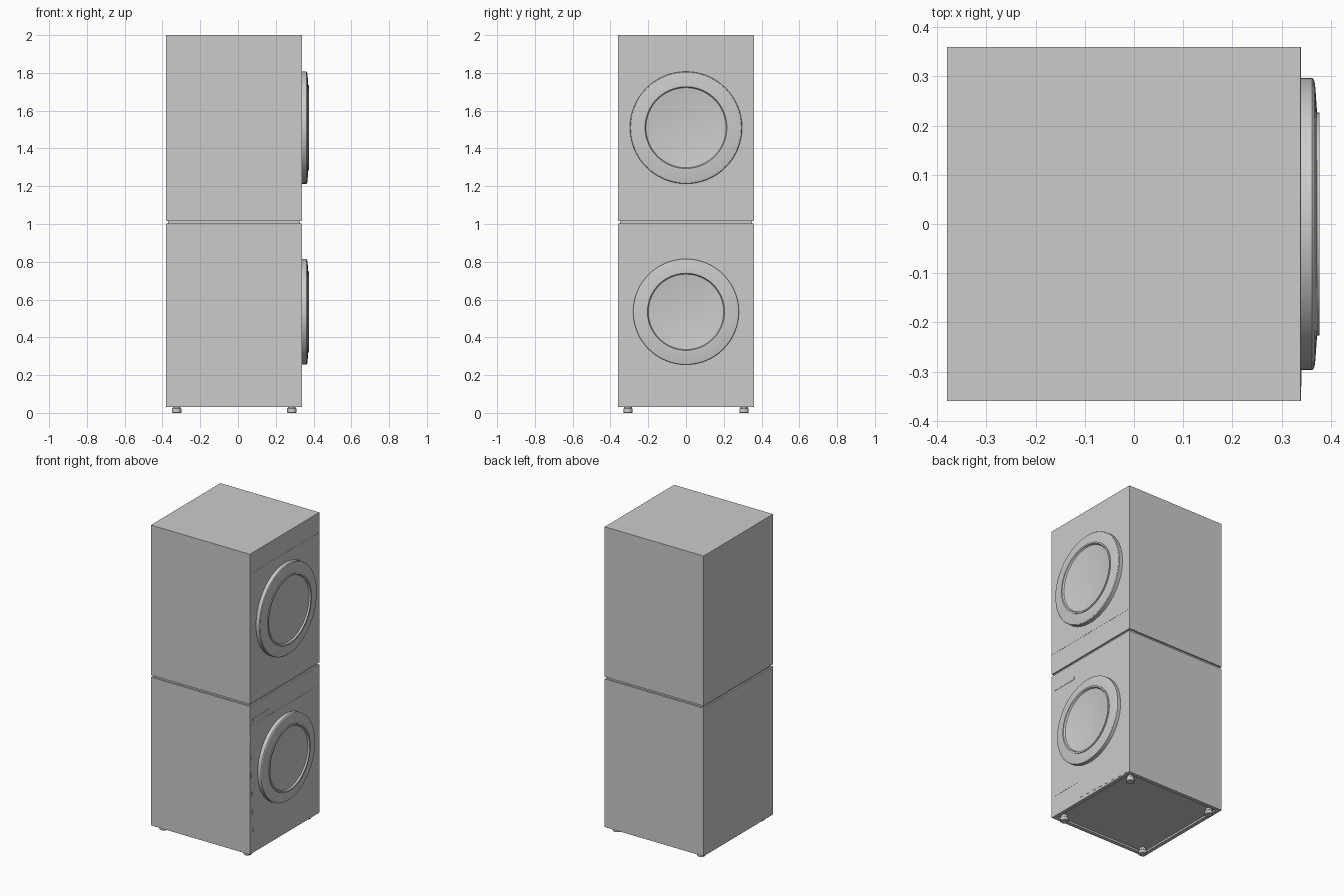
import bpy, bmesh
from math import cos, sin, pi, radians

if "Cube" in bpy.data.objects:
    bpy.data.objects.remove(bpy.data.objects["Cube"], do_unlink=True)

# One plain painted-metal colour
grey = bpy.data.materials.new("light_grey")
grey.use_nodes = True
colour = (0.6, 0.6, 0.6, 1)
grey.diffuse_color = colour
grey.node_tree.nodes["Principled BSDF"].inputs["Base Color"].default_value = colour

FACE = 0.338                      # x of the door side
BACK, SIDE = -0.38, 0.36


def finish(bm, name, smooth=False):
    bmesh.ops.recalc_face_normals(bm, faces=bm.faces)
    mesh = bpy.data.meshes.new(name)
    bm.to_mesh(mesh)
    bm.free()
    mesh.materials.append(grey)
    obj = bpy.data.objects.new(name, mesh)
    bpy.context.collection.objects.link(obj)
    if smooth:
        bpy.ops.object.select_all(action='DESELECT')
        obj.select_set(True)
        bpy.context.view_layer.objects.active = obj
        bpy.ops.object.shade_smooth_by_angle(angle=radians(30))
    return obj


def box(name, x, y, z, recess=False):
    bm = bmesh.new()
    bmesh.ops.create_cube(bm, size=1)
    for v in bm.verts:
        v.co = [lo + (c + 0.5) * (hi - lo) for c, (lo, hi) in zip(v.co, (x, y, z))]
    if recess:                    # shallow pan sunk into the underside
        bm.normal_update()
        under = [f for f in bm.faces if f.normal.z < -0.5]
        bmesh.ops.inset_region(bm, faces=under, thickness=0.035)
        bmesh.ops.inset_region(bm, faces=under, thickness=0.004, depth=-0.01)
    return finish(bm, name)


def plate(name, outline, x, thickness):
    """Flat panel on the door side from a (y, z) outline."""
    bm = bmesh.new()
    f = bm.faces.new([bm.verts.new((x, y, z)) for y, z in outline])
    ext = bmesh.ops.extrude_face_region(bm, geom=[f])["geom"]
    moved = [v for v in ext if isinstance(v, bmesh.types.BMVert)]
    bmesh.ops.translate(bm, verts=moved, vec=(thickness, 0, 0))
    return finish(bm, name)


def lathe(name, profile, place, sides):
    """Revolve (radius, height) points; place maps (a, b, height) to a position."""
    bm = bmesh.new()
    rings = []
    for r, h in profile:
        if r == 0:
            rings.append([bm.verts.new(place(0, 0, h))] * sides)
        else:
            rings.append([bm.verts.new(place(r * cos(2 * pi * i / sides),
                                             r * sin(2 * pi * i / sides), h))
                          for i in range(sides)])
    for low, high in zip(rings, rings[1:]):
        for i in range(sides):
            j = (i + 1) % sides
            corners = dict.fromkeys((low[i], low[j], high[j], high[i]))
            bm.faces.new(list(corners))
    return finish(bm, name, True)


def door(name, z, r):
    # Ring frame, raised bezel and shallow dished window
    rim, glass = r * 0.95, r * 0.73
    ring = [(r, 0), (r, 0.024), (r - 0.004, 0.028), (rim, 0.03), (glass + 0.01, 0.034)]
    bezel = [(glass + 0.01, 0.039), (glass, 0.039), (glass - 0.005, 0.029)]
    dish = [((glass - 0.005) * k, 0.014 + 0.015 * k * k) for k in (0.8, 0.6, 0.4, 0.2, 0)]
    lathe(name, ring + bezel + dish, lambda a, b, h: (FACE + h, a, z + b), 64)


# Cabinets and the narrow joint between them
box("lower_cabinet", (BACK, FACE), (-SIDE, SIDE), (0.03, 1.002), recess=True)
box("upper_cabinet", (BACK, FACE), (-SIDE, SIDE), (1.016, 2.0))
box("stacking_joint", (BACK + 0.01, FACE - 0.01), (-SIDE + 0.01, SIDE - 0.01), (1.0, 1.018))

# Front panels: the lower one is cut away around the service hatch
plate("upper_door_panel", [(-SIDE, 1.15), (SIDE, 1.15), (SIDE, 1.87), (-SIDE, 1.87)],
      FACE, 0.001)
plate("lower_door_panel", [(-0.33, 0.165), (-0.12, 0.165), (-0.12, 0.055), (SIDE, 0.035),
                           (SIDE, 0.87), (-SIDE, 0.87)], FACE, 0.001)
plate("drawer_handle", [(-0.33, 0.89), (-0.15, 0.89), (-0.15, 0.91), (-0.33, 0.91)],
      FACE, 0.002)

# Round doors
door("upper_door", 1.51, 0.297)
door("lower_door", 0.535, 0.28)

# Levelling feet
for x, end in ((-0.325, "back"), (0.285, "front")):
    for y, side in ((-0.307, "right"), (0.307, "left")):
        lathe(f"foot_{end}_{side}",
              [(0, 0), (0.022, 0), (0.025, 0.003), (0.025, 0.022), (0.02, 0.026),
               (0.02, 0.045), (0, 0.045)],
              lambda a, b, h, x=x, y=y: (x + a, y + b, h), 20)
